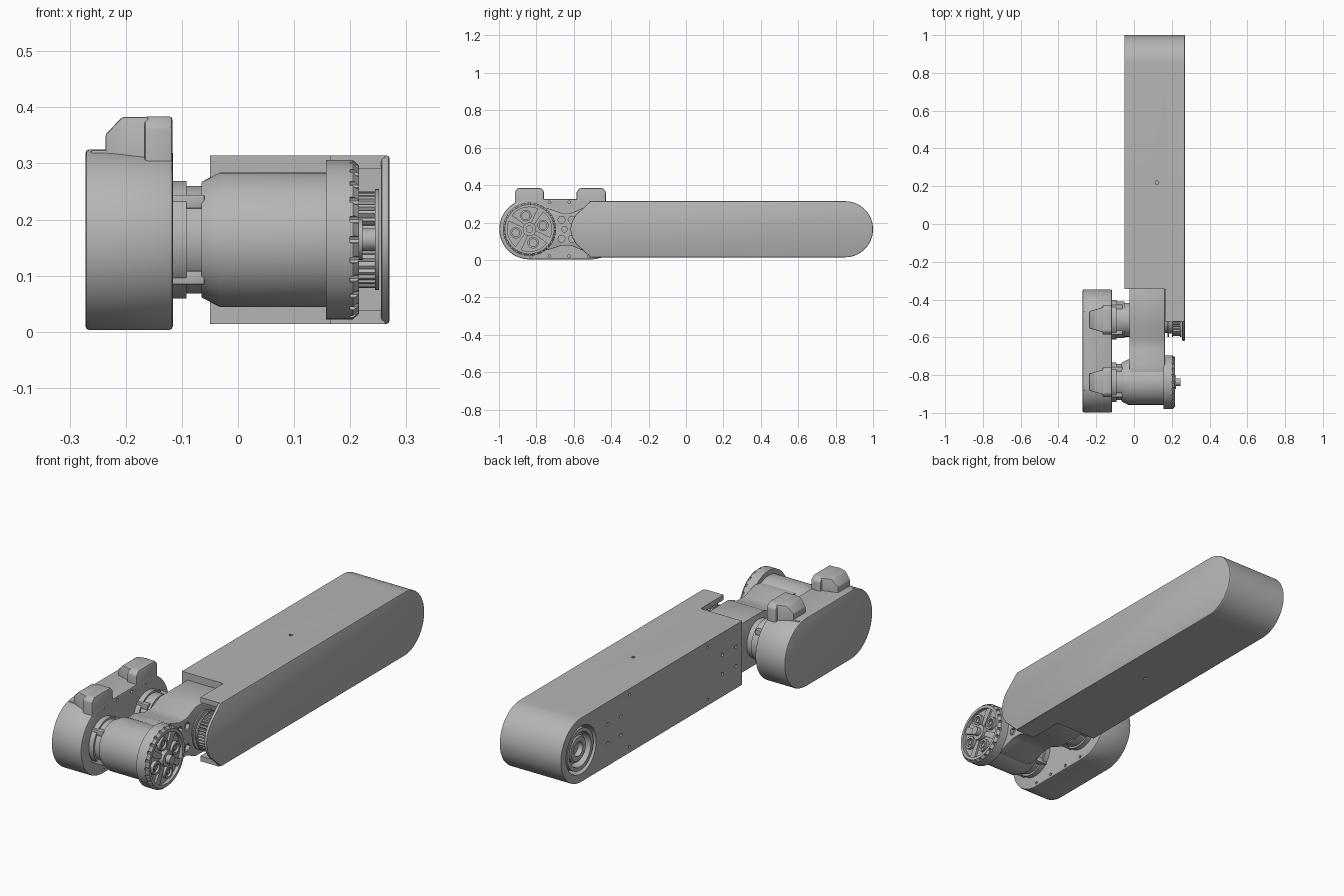
import bpy, bmesh
from math import pi, sin, cos, radians
from mathutils import Matrix

cube = bpy.data.objects.get("Cube")
if cube:
    bpy.data.objects.remove(cube, do_unlink=True)

grey = bpy.data.materials.new("mid grey")
grey.use_nodes = True
grey.diffuse_color = (0.46, 0.46, 0.46, 1)
grey.node_tree.nodes["Principled BSDF"].inputs["Base Color"].default_value = (0.46, 0.46, 0.46, 1)

AXIS = 0.164            # height of every joint axis
WRIST, ELBOW, SHOULDER = -0.837, -0.507, 0.85


def finish(name, bm, bevel=0, angle=30):
    bmesh.ops.recalc_face_normals(bm, faces=bm.faces)
    mesh = bpy.data.meshes.new(name)
    bm.to_mesh(mesh)
    bm.free()
    mesh.materials.append(grey)
    ob = bpy.data.objects.new(name, mesh)
    bpy.context.collection.objects.link(ob)
    if bevel:
        m = ob.modifiers.new("Bevel", "BEVEL")
        m.width, m.segments, m.limit_method = bevel, 2, "ANGLE"
        m.angle_limit = radians(40)
        apply(ob, m)
    select(ob)
    bpy.ops.object.shade_smooth_by_angle(angle=radians(angle))
    return ob


def select(ob):
    bpy.ops.object.select_all(action="DESELECT")
    ob.select_set(True)
    bpy.context.view_layer.objects.active = ob


def apply(ob, m):
    select(ob)
    bpy.ops.object.modifier_apply(modifier=m.name)


def prism(name, outline, x0, x1, bevel=0):
    """Extrude a (y, z) outline along x."""
    bm = bmesh.new()
    face = bm.faces.new([bm.verts.new((x0, y, z)) for y, z in outline])
    new = bmesh.ops.extrude_face_region(bm, geom=[face])["geom"]
    bmesh.ops.translate(bm, vec=(x1 - x0, 0, 0),
                        verts=[v for v in new if isinstance(v, bmesh.types.BMVert)])
    return finish(name, bm, bevel)


def lathe(name, profile, y, z=AXIS, n=64):
    """Spin an (x, radius) profile about an axis along x."""
    bm = bmesh.new()
    rings = [[bm.verts.new((x, y + r * cos(2 * pi * i / n), z + r * sin(2 * pi * i / n)))
              for i in range(n)] for x, r in profile]
    for a, b in zip(rings, rings[1:]):
        for i in range(n):
            j = (i + 1) % n
            bm.faces.new((a[i], a[j], b[j], b[i]))
    bm.faces.new(rings[0])
    bm.faces.new(rings[-1])
    return finish(name, bm)


def rod(name, x0, x1, r, y, z=AXIS, n=64):
    return lathe(name, [(x0, r), (x1, r)], y, z, n)


def box(name, x0, x1, y0, y1, z0, z1, bevel=0):
    return prism(name, [(y0, z0), (y1, z0), (y1, z1), (y0, z1)], x0, x1, bevel)


def arc(cy, r, a0, a1, n=24):
    return [(cy + r * cos(radians(a0 + (a1 - a0) * i / n)),
             AXIS + r * sin(radians(a0 + (a1 - a0) * i / n))) for i in range(n + 1)]


def join(parts):
    select(parts[0])
    for p in parts:
        p.select_set(True)
    bpy.ops.object.join()
    return parts[0]


def boolean(ob, cutters):
    for c in [join(cutters)]:
        m = ob.modifiers.new("Cut", "BOOLEAN")
        m.object, m.operation, m.solver = c, "DIFFERENCE", "EXACT"
        apply(ob, m)
        bpy.data.objects.remove(c, do_unlink=True)
    select(ob)
    bpy.ops.object.shade_smooth_by_angle(angle=radians(30))


# Long arm: plain body plus forward side cover, both sharing the round shoulder end
top, low = 0.314, 0.014
cap = arc(SHOULDER, 0.15, -90, 90, 40)
arm = prism("arm_body", cap + [(-0.345, top), (-0.345, low)], -0.05, 0.17)
cover = prism("arm_cover", cap + [(-0.515, top), (-0.515, low)], 0.165, 0.262)
boolean(cover, [box("pocket", 0.15, 0.255, -0.6, -0.34, 0.038, 0.29)])

# Outer skin with chamfered, rounded nose
nose = [(-0.51, top), (-0.59, 0.24), (-0.61, 0.205), (-0.619, AXIS)]
nose += [(y, 2 * AXIS - z) for y, z in reversed(nose[:-1])]
prism("arm_side_plate", cap + nose, 0.255, 0.27, 0.005)

# Shoulder bearing opening and fixing holes on the arm
holes = [lathe("socket", [(-0.1, 0.112), (0.01, 0.112)], SHOULDER)]
for y in (-0.3, -0.2, 0.555, 0.65):
    holes += [rod("hole", -0.07, -0.035, 0.008, y, AXIS + s * 0.045, 12) for s in (-1, 1)]
for y in (-0.09, 0.49):
    holes += [rod("hole", -0.07, -0.035, 0.006, y, AXIS + s * 0.122, 12) for s in (-1, 1)]
for z in (low, top):
    holes.append(box("hole", 0.113, 0.127, 0.213, 0.227, z - 0.015, z + 0.015))
boolean(arm, holes)
ring = rod("shoulder_bearing_ring", -0.045, 0.012, 0.098, SHOULDER)
boolean(ring, [rod("bore", -0.1, -0.005, 0.08, SHOULDER)])
hub = lathe("shoulder_hub", [(0, 0.062), (-0.03, 0.062), (-0.036, 0.055)], SHOULDER)
boolean(hub, [rod("bore", -0.1, -0.012, 0.033, SHOULDER)])

# Twin motor case with rounded ends
case_shape = arc(WRIST, 0.161, 90, 270, 40) + arc(ELBOW, 0.161, -90, 90, 40)
case = prism("motor_case", case_shape, -0.272, -0.116, 0.007)
screws = [rod("hole", -0.13, -0.1, 0.007, y, AXIS + s * 0.144, 12)
          for y in (-0.83, -0.73, -0.625, -0.52) for s in (-1, 1)]
boolean(case, screws)

# Cable humps on the case: wide inner block, narrow chamfered tongue
for tag, y in (("front", WRIST), ("rear", ELBOW)):
    for sgn in (1,):
        w = 0.078
        prism(tag + "_hump", [(y - w, 0.2), (y + w, 0.2), (y + w, 0.366), (y + w - 0.018, 0.384),
                              (y - w + 0.018, 0.384), (y - w, 0.366)], -0.167, -0.117, 0.006)
    bm = bmesh.new()
    side = [(-0.236, 0.25), (-0.236, 0.352), (-0.206, 0.383), (-0.16, 0.383), (-0.16, 0.25)]
    ends = []
    for s in (-1, 1):
        ends.append([bm.verts.new((x, y + s * (0.045 + 0.3 * (x + 0.236)), z)) for x, z in side])
        bm.faces.new(ends[-1])
    for i in range(len(side)):
        j = (i + 1) % len(side)
        bm.faces.new((ends[0][i], ends[0][j], ends[1][j], ends[1][i]))
    finish(tag + "_hump_tongue", bm, 0.004)
    box(tag + "_hump_foot", -0.262, -0.2, y - 0.045, y + 0.045, 0.28, 0.324, 0.004)

    # Stepped neck between case and joint, with clamp ribs
    lathe(tag + "_neck", [(-0.14, 0.105), (-0.092, 0.105), (-0.092, 0.096),
                          (-0.05, 0.096), (-0.05, 0.09), (0, 0.09)], y)
    for k in range(4):
        a = radians(45 + 90 * k)
        cy, cz = y + 0.096 * cos(a), AXIS + 0.096 * sin(a)
        box(tag + "_neck_rib", -0.118, -0.06, cy - 0.012, cy + 0.012, cz - 0.012, cz + 0.012, 0.002)

# Wrist motor body and rim
lathe("wrist_motor", [(-0.065, 0.09), (-0.065, 0.103), (-0.032, 0.12),
                      (0.158, 0.12), (0.17, 0.12)], WRIST, n=80)
rim = lathe("wrist_rim", [(0.157, 0.142), (0.205, 0.142), (0.216, 0.132)], WRIST, n=80)
cuts = [rod("recess", 0.2, 0.25, 0.118, WRIST)]
for k in range(24):
    a = 2 * pi * k / 24
    cuts.append(rod("notch", 0.2, 0.25, 0.007, WRIST + 0.138 * cos(a), AXIS + 0.138 * sin(a), 8))
boolean(rim, cuts)

# Wrist face: four ringed bosses, spokes, inner ring and output shaft
for k in range(4):
    a = radians(15 + 90 * k)
    y, z = WRIST + 0.075 * cos(a), AXIS + 0.075 * sin(a)
    boss = rod("wrist_boss", 0.19, 0.215, 0.03, y, z, 32)
    boolean(boss, [rod("bore", 0.203, 0.25, 0.02, y, z, 24)])
    rod("wrist_boss_bolt", 0.19, 0.211, 0.011, y, z, 6)
    b = a + pi / 4
    d, e = (cos(b), sin(b)), (-sin(b), cos(b))
    prism("wrist_spoke", [(WRIST + r * d[0] + t * e[0], AXIS + r * d[1] + t * e[1])
                          for r, t in ((0.03, -0.01), (0.12, -0.018), (0.12, 0.018), (0.03, 0.01))],
          0.19, 0.21)
lathe("wrist_shaft", [(0.19, 0.036), (0.222, 0.036), (0.222, 0.02), (0.245, 0.02)], WRIST, n=32)

# Link joining wrist and elbow: waisted block with pocketed side
half = [(-0.335, 0.116), (-0.545, 0.116), (-0.612, 0.088), (-0.667, 0.088), (-0.74, 0.112), (WRIST, 0.1)]
link = prism("link_body", [(y, AXIS + h) for y, h in half] +
             [(y, AXIS - h) for y, h in reversed(half)], -0.024, 0.163, 0.004)
pockets = [rod("pocket", 0.145, 0.2, 0.02, y, AXIS + s * 0.05, 6)
           for y in (-0.665, -0.61) for s in (-1, 1)]
pockets.append(rod("pocket", 0.145, 0.2, 0.016, -0.65, AXIS, 6))
boolean(link, pockets)

# Elbow pulley: flanges, hub and toothed drum
lathe("pulley_hub", [(0.15, 0.07), (0.178, 0.07), (0.178, 0.09), (0.184, 0.09), (0.184, 0.072),
                     (0.2, 0.072), (0.2, 0.09), (0.206, 0.09), (0.206, 0.074), (0.244, 0.074),
                     (0.244, 0.09), (0.251, 0.09)], ELBOW)
teeth = []
for k in range(36):
    for off, r in ((0, 0.078), (0.3, 0.086), (0.7, 0.086), (0.95, 0.078)):
        a = 2 * pi * (k + off) / 36
        teeth.append((ELBOW + r * cos(a), AXIS + r * sin(a)))
prism("pulley_teeth", teeth, 0.2, 0.246)
